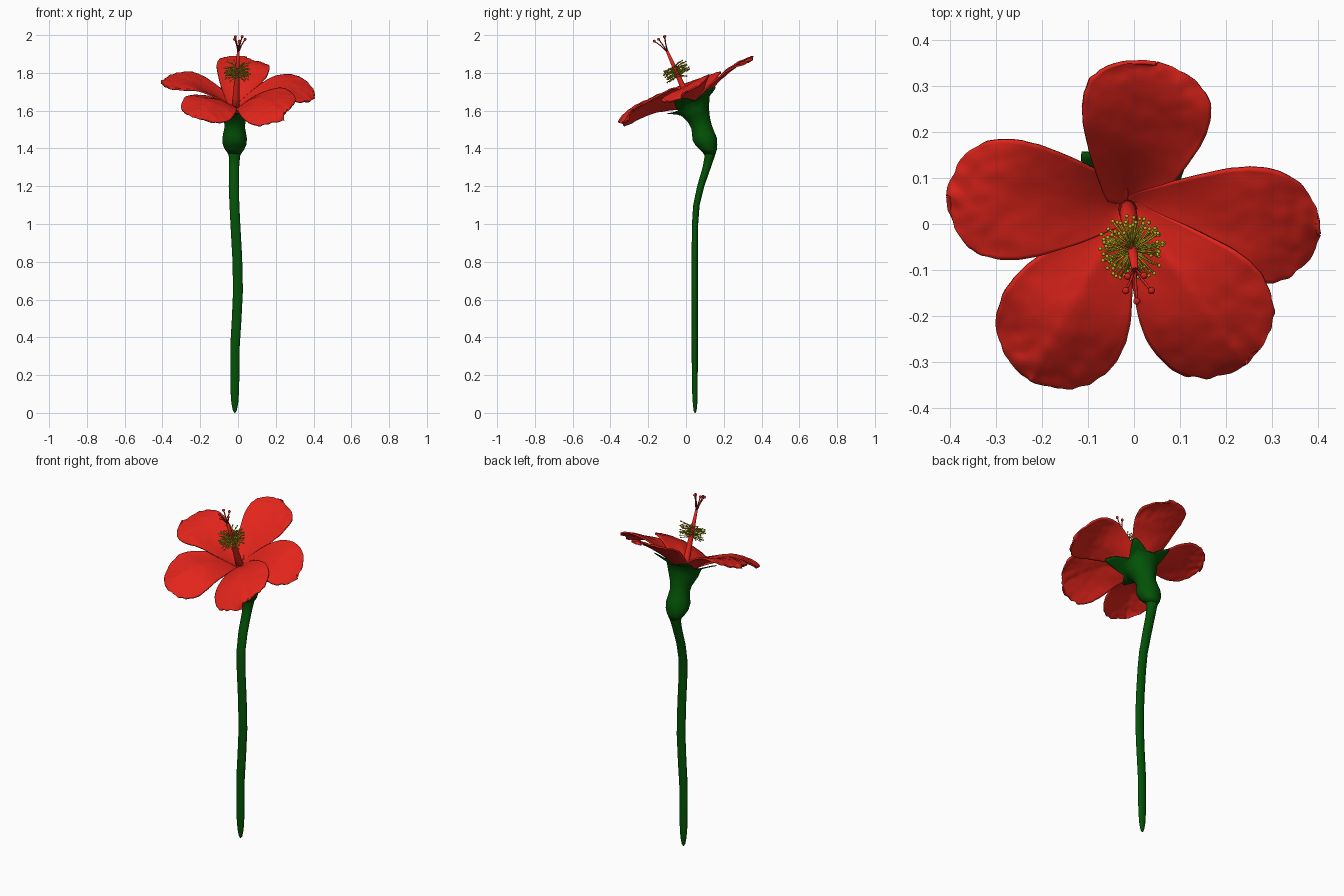
import bpy, bmesh, math, random
from mathutils import Vector, noise

if "Cube" in bpy.data.objects:
    bpy.data.objects.remove(bpy.data.objects["Cube"])

random.seed(4)
CX, CY, CZ, SLOPE = -0.015, 0.04, 1.60, 0.42   # flower centre and forward tilt


def material(name, rgb):
    m = bpy.data.materials.new(name)
    m.diffuse_color = (*rgb, 1)
    m.use_nodes = True
    m.node_tree.nodes["Principled BSDF"].inputs["Base Color"].default_value = m.diffuse_color
    return m


RED = material("petal red", (0.76, 0.018, 0.011))
GREEN = material("stem green", (0.001, 0.085, 0.002))
GOLD = material("stamen gold", (0.54, 0.45, 0.014))
DARK = material("stigma red", (0.60, 0.016, 0.012))


def finish(name, bm, mat, thick=0):
    bmesh.ops.remove_doubles(bm, verts=bm.verts, dist=0.0003)
    bmesh.ops.recalc_face_normals(bm, faces=bm.faces)
    me = bpy.data.meshes.new(name)
    bm.to_mesh(me)
    bm.free()
    me.materials.append(mat)
    for p in me.polygons:
        p.use_smooth = True
    ob = bpy.data.objects.new(name, me)
    bpy.context.collection.objects.link(ob)
    if thick:
        mod = ob.modifiers.new("thickness", 'SOLIDIFY')
        mod.thickness = thick
        mod.offset = 0
    return ob


def loft(bm, rings, closed=True):
    rows = [[bm.verts.new(p) for p in r] for r in rings]
    n = len(rows[0])
    for a, b in zip(rows, rows[1:]):
        for i in range(n if closed else n - 1):
            j = (i + 1) % n
            bm.faces.new((a[i], a[j], b[j], b[i]))
    return rows


def tube(bm, pts, radii, n=8):
    # round tube along a path, with capped ends
    pts = [Vector(p) for p in pts]
    d = (pts[-1] - pts[0]).normalized()
    u = d.orthogonal().normalized()
    v = d.cross(u)
    rings = [[p + r * (u * math.cos(2 * math.pi * i / n) + v * math.sin(2 * math.pi * i / n))
              for i in range(n)] for p, r in zip(pts, radii)]
    rows = loft(bm, rings)
    bm.faces.new(rows[0][::-1])
    bm.faces.new(rows[-1])


def ball(bm, p, r):
    res = bmesh.ops.create_icosphere(bm, subdivisions=2 if r > 0.006 else 1, radius=r)
    bmesh.ops.translate(bm, verts=res["verts"], vec=p)


def surface(x, y):
    # tilted funnel followed by petals and sepals
    r = math.hypot(x - CX, y - CY)
    return CZ + SLOPE * (y - CY) + 0.147 * math.sin(math.pi / 2 * r / 0.29)


def lerp_table(tab, t):
    for (a, va), (b, vb) in zip(tab, tab[1:]):
        if t <= b:
            return va + (vb - va) * (t - a) / (b - a)
    return tab[-1][1]


# Petals: angle, length, half width, fullness near the base (seen from above),
# side that droops (-1, 0, 1), lift of the tip
WIDTH = [(0, .12), (.15, .32), (.3, .56), (.5, .87), (.6, .97), (.7, 1), (.8, .93),
         (.88, .79), (.94, .59), (.975, .40), (.992, .22), (1, 0)]
PETALS = [(78.5, .316, .141, .55, 0, 0), (-8.5, .42, .125, .75, 0, -.01),
          (-53, .428, .144, .92, -1, .022), (-119, .430, .144, .92, 1, .022),
          (177, .388, .131, .58, 0, .01)]
for k, (deg, length, half, full, droop, lift) in enumerate(PETALS):
    bm = bmesh.new()
    a = math.radians(deg)
    dx, dy = math.cos(a), math.sin(a)
    NT, NS = 44, 32
    rows = []
    for i in range(NT + 1):
        t = math.sin(math.pi / 2 * i / NT)
        e = full + (1 - full) * max(0, (t - .7) / .3)
        w = half * lerp_table(WIDTH, t) ** e
        row = []
        for j in range(NS + 1):
            s = 2 * j / NS - 1
            lx, ly = t * length, s * w
            rim = max(abs(s) ** 6 * min(1, t * 1.5), t ** 12)
            jag = noise.noise((lx * 38, ly * 38, k * 7.3))
            ruffle = 1 + rim * 0.014 * jag
            lx, ly = lx * ruffle, ly * ruffle
            x = CX + dx * lx - dy * ly
            y = CY + dy * lx + dx * ly
            z = surface(x, y) + 0.011 * s * min(1, 2 * t)
            z -= 0.042 * max(0, ly / half * droop) ** 1.3 + (0.02 * min(1, 3 * t) * max(0, s * droop))
            z += lift * t ** 3
            z += t * 0.012 * noise.noise((x * 9, y * 9, k * 3.1))
            z += t * 0.004 * noise.noise((x * 32, y * 32, k * 5.7)) * (1 + rim)
            row.append((x, y, z))
        rows.append(row)
    loft(bm, rows, closed=False)
    finish("petal_%d" % (k + 1), bm, RED, 0.009)

# Stem: x, y, z, radius in x, radius in y
N = 40
STEM = [(-.017, .048, 0, .002, .002), (-.017, .048, .012, .010, .008), (-.017, .048, .05, .018, .012),
        (-.017, .047, .12, .023, .015), (-.016, .046, .35, .025, .0165), (-.007, .046, .5, .0255, .0165),
        (0, .046, .65, .026, .0165), (-.004, .046, .82, .026, .0165), (-.014, .048, 1.0, .026, .0165),
        (-.019, .055, 1.1, .026, .017), (-.022, .078, 1.2, .027, .019), (-.021, .110, 1.3, .027, .022),
        (-.019, .126, 1.36, .030, .027), (-.018, .122, 1.40, .046, .042)]


def ring(x, y, z, rx, ry, slope=0):
    out = []
    for i in range(N):
        t = 2 * math.pi * i / N
        out.append((x + rx * math.cos(t), y + ry * math.sin(t), z + slope * ry * math.sin(t)))
    return out


bm = bmesh.new()
rows = loft(bm, [ring(*p) for p in STEM])
bm.faces.new(rows[0])
bm.faces.new(rows[-1])
finish("stem", bm, GREEN)

# Calyx: swollen base, neck and cup opening into five pointed sepals
N = 80
CUP = [(-.018, .126, 1.37, .030, .028, 0), (-.018, .119, 1.395, .048, .042, 0),
       (-.018, .108, 1.42, .060, .055, .05), (-.018, .099, 1.45, .063, .062, .1),
       (-.018, .091, 1.48, .058, .056, .15), (-.017, .082, 1.515, .051, .051, .2),
       (-.017, .070, 1.55, .056, .054, .28), (-.016, .058, 1.58, .070, .062, .36),
       (-.015, .048, 1.605, .081, .072, .42)]
rings = [ring(*p) for p in CUP]
SEPALS = [(38, .075), (-29, .115), (-86, .05), (-150, .09), (130, .065)]
for f in (0.1, 0.3, 0.5, 0.75, 1.0):
    out = []
    for i in range(N):
        t = 2 * math.pi * i / N
        near, reach = min((abs(math.remainder(t - math.radians(d), 2 * math.pi)), q) for d, q in SEPALS)
        point = max(0, 1 - near / math.radians(35)) ** 1.5
        r = 0.083 + f * (0.006 + reach * point)
        x, y = CX + r * math.cos(t), CY + r * math.sin(t)
        # the front of the cup sits lower, under the drooping petal edges
        dip = 0.028 * max(0, math.cos(t - math.radians(-86))) ** 4
        out.append((x, y, surface(x, y) - 0.020 - dip - 0.010 * f * point))
    rings.append(out)
bm = bmesh.new()
loft(bm, rings)
finish("calyx", bm, GREEN, 0.005)

# Central column
base, top = Vector((-.015, .045, 1.59)), Vector((0.002, -.10, 1.915))
axis = (top - base).normalized()
bm = bmesh.new()
fr = (0, .25, .5, .75, 1)
tube(bm, [base.lerp(top, f) for f in fr], (.022, .018, .014, .011, .007), 14)
finish("column", bm, RED)

# Five style branches with round stigmas
bm = bmesh.new()
for tip in ((-.018, -.145, 1.978), (.038, -.145, 1.978), (.006, -.168, 1.968),
            (.022, -.112, 1.992), (-.014, -.114, 1.991)):
    tip = Vector(tip)
    mid = top.lerp(tip, .5) + axis * 0.004
    tube(bm, [top - axis * .01, mid, tip], (.004, .003, .003), 6)
    ball(bm, tip, .008)
finish("stigmas", bm, DARK)

# Stamens radiating around the column
bm = bmesh.new()
u = axis.orthogonal().normalized()
v = axis.cross(u)
for i in range(84):
    t = i * 2.39996
    f = 0.58 + 0.16 * (i / 84)
    p = base.lerp(top, f)
    out = u * math.cos(t) + v * math.sin(t)
    tip = p + out * random.uniform(.052, .071) + axis * random.uniform(-.014, .020)
    tube(bm, [p, p.lerp(tip, .5) + axis * .003, tip], (.0022, .002, .002), 5)
    ball(bm, tip, .0048)
finish("stamens", bm, GOLD)
